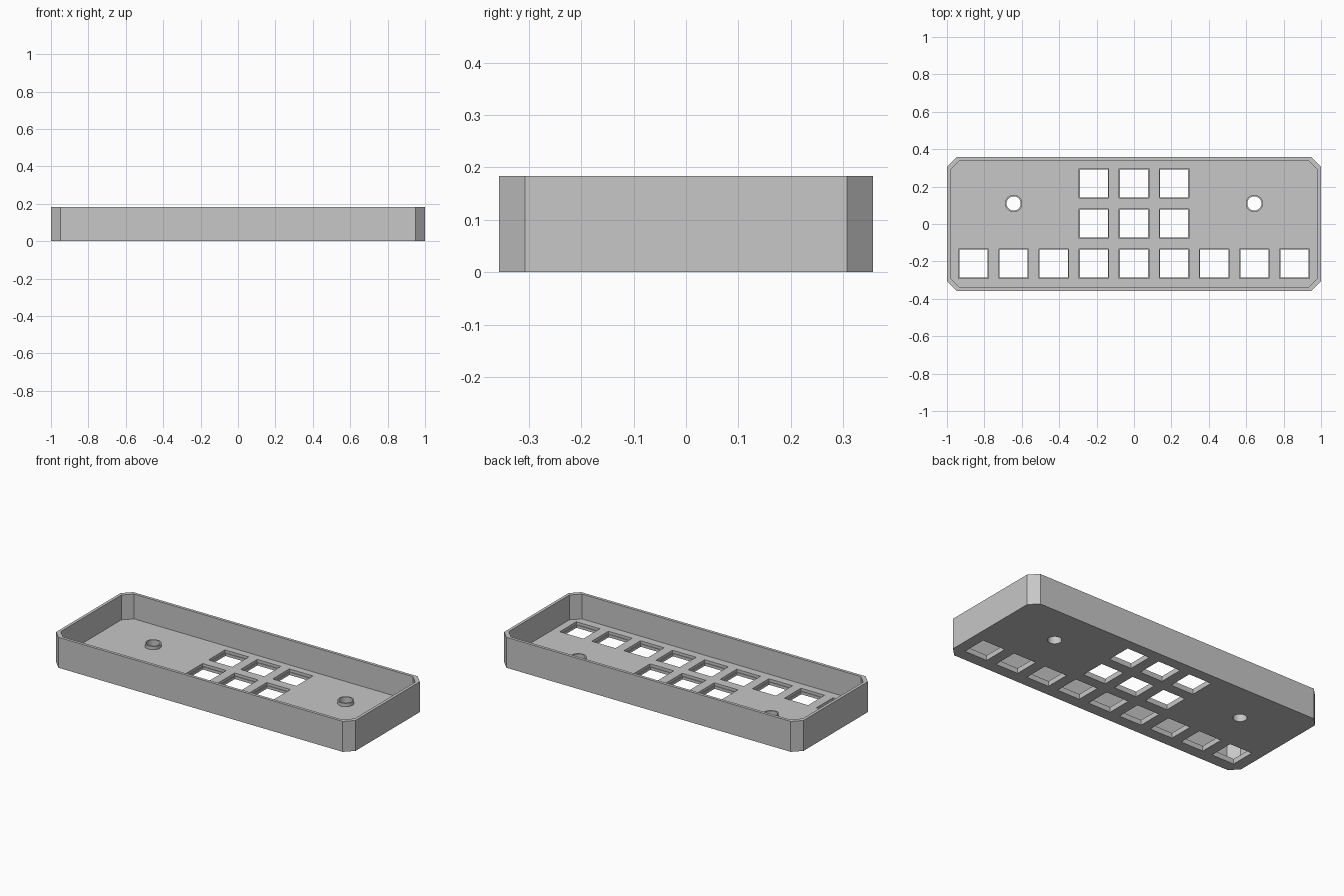
import bpy
import bmesh
import math
from mathutils import Matrix

cube = bpy.data.objects.get("Cube")
if cube:
    bpy.data.objects.remove(cube, do_unlink=True)

HALF_X, HALF_Y, HEIGHT = 1.0, 0.357, 0.184
WALL, CHAMFER, FLOOR = 0.018, 0.05, 0.034
PITCH, KEY = 0.2145, 0.15
ROW_Y = 0.0025
BOSSES = [(side * 3 * PITCH, ROW_Y + PITCH / 2) for side in (-1, 1)]

grey = bpy.data.materials.new("light grey plastic")
grey.use_nodes = True
colour = (0.57, 0.57, 0.57, 1)
grey.diffuse_color = colour
grey.node_tree.nodes["Principled BSDF"].inputs["Base Color"].default_value = colour


def make_object(name, bm):
    bmesh.ops.recalc_face_normals(bm, faces=bm.faces)
    mesh = bpy.data.meshes.new(name)
    bm.to_mesh(mesh)
    bm.free()
    mesh.materials.append(grey)
    obj = bpy.data.objects.new(name, mesh)
    bpy.context.collection.objects.link(obj)
    return obj


def add_prism(bm, points, low, high):
    base = bm.faces.new([bm.verts.new((x, y, low)) for x, y in points])
    top = bmesh.ops.extrude_face_region(bm, geom=[base])["geom"]
    verts = [v for v in top if isinstance(v, bmesh.types.BMVert)]
    bmesh.ops.translate(bm, verts=verts, vec=(0, 0, high - low))


def chamfered(hx, hy, c):
    return [(hx, c - hy), (hx, hy - c), (hx - c, hy), (c - hx, hy),
            (-hx, hy - c), (-hx, c - hy), (c - hx, -hy), (hx - c, -hy)]


def square(x, y, size):
    h = size / 2
    return [(x - h, y - h), (x + h, y - h), (x + h, y + h), (x - h, y + h)]


def circle(x, y, r, count=32):
    return [(x + r * math.cos(math.tau * i / count),
             y + r * math.sin(math.tau * i / count)) for i in range(count)]


def prisms(name, outlines, low, high):
    bm = bmesh.new()
    for points in outlines:
        add_prism(bm, points, low, high)
    return make_object(name, bm)


def cut(target, cutter):
    cutter.hide_render = True
    mod = target.modifiers.new("cut", 'BOOLEAN')
    mod.operation = 'DIFFERENCE'
    mod.solver = 'EXACT'
    mod.object = cutter
    bpy.context.view_layer.objects.active = target
    bpy.ops.object.modifier_apply(modifier=mod.name)
    bpy.data.objects.remove(cutter, do_unlink=True)


# Key positions: a full front row and a block of two short rows behind it
keys = [(col * PITCH, ROW_Y - PITCH) for col in range(-4, 5)]
keys += [(col * PITCH, ROW_Y + row * PITCH) for row in (0, 1) for col in (-1, 0, 1)]

# Open tray with chamfered corners
tray = prisms("tray", [chamfered(HALF_X, HALF_Y, CHAMFER)], 0, HEIGHT)
cut(tray, prisms("cavity_cutter",
                 [chamfered(HALF_X - WALL, HALF_Y - WALL, CHAMFER)], FLOOR, HEIGHT + 0.1))

# Key openings, slightly wider on the inner side of the floor
cut(tray, prisms("key_cutter", [square(x, y, KEY) for x, y in keys], -0.05, 0.1))
cut(tray, prisms("key_ledge_cutter", [square(x, y, KEY + 0.008) for x, y in keys],
                 FLOOR / 2, 0.1))

# Round through holes
cut(tray, prisms("round_hole_cutter", [circle(x, y, 0.038) for x, y in BOSSES], -0.05, 0.1))

# Low raised rings around the round holes
bosses = prisms("hole_rings", [circle(x, y, 0.046) for x, y in BOSSES], FLOOR, FLOOR + 0.02)
cut(bosses, prisms("ring_cutter", [circle(x, y, 0.038) for x, y in BOSSES], -0.05, 0.1))

# Keep hard edges while smoothing the round walls
for obj in (tray, bosses):
    bpy.ops.object.select_all(action='DESELECT')
    obj.select_set(True)
    bpy.context.view_layer.objects.active = obj
    bpy.ops.object.shade_smooth_by_angle(angle=math.radians(30))
